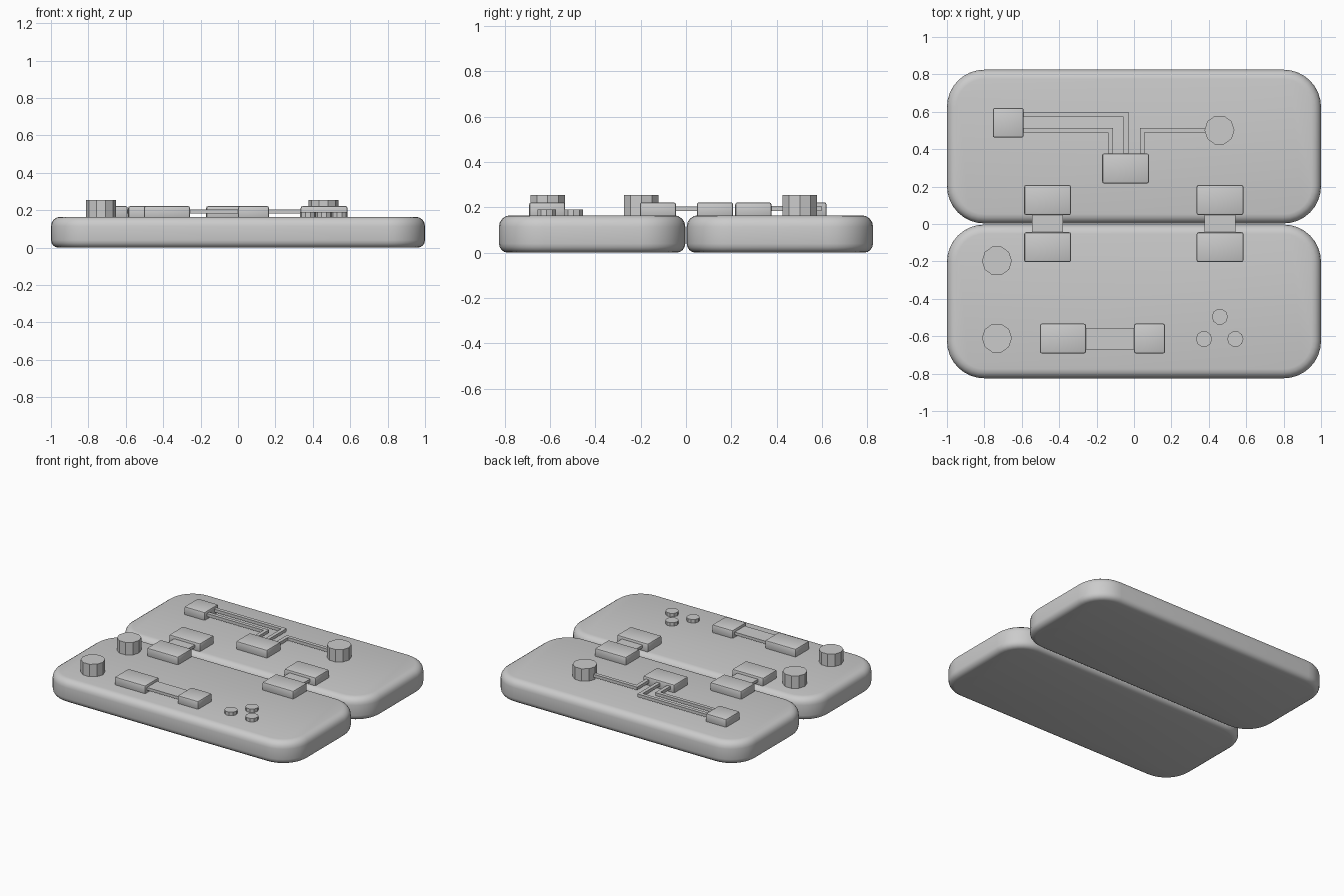
import bpy, bmesh
from math import pi, sin, cos, radians

if "Cube" in bpy.data.objects:
    bpy.data.objects.remove(bpy.data.objects["Cube"])

TOP = 0.165  # height of the slab surface


def finish(bm, name, smooth=False):
    bmesh.ops.recalc_face_normals(bm, faces=bm.faces)
    me = bpy.data.meshes.new(name)
    bm.to_mesh(me)
    bm.free()
    ob = bpy.data.objects.new(name, me)
    bpy.context.collection.objects.link(ob)
    if smooth:
        bpy.context.view_layer.objects.active = ob
        ob.select_set(True)
        bpy.ops.object.shade_smooth_by_angle(angle=radians(35))
        ob.select_set(False)
    return ob


def slab(name, y0, y1, corner=0.2, seg=8):
    # rounded rectangle rings stacked along a rounded edge profile
    bm = bmesh.new()
    rt, rb = 0.05, 0.04
    prof = [(rb * (1 - sin(a)), rb * (1 - cos(a))) for a in (i * pi / 8 for i in range(5))]
    prof += [(rt * (1 - cos(a)), TOP - rt * (1 - sin(a))) for a in (i * pi / 8 for i in range(5))]
    cy, hy = (y0 + y1) / 2, (y1 - y0) / 2
    rings = []
    for inset, z in prof:
        ring = []
        for q, (sx, sy) in enumerate([(1, 1), (-1, 1), (-1, -1), (1, -1)]):
            for k in range(seg + 1):
                a = (q + k / seg) * pi / 2
                r = corner - inset
                ring.append(bm.verts.new((sx * (1 - corner) + r * cos(a),
                                          cy + sy * (hy - corner) + r * sin(a), z)))
        rings.append(ring)
    n = len(rings[0])
    for a, b in zip(rings, rings[1:]):
        for i in range(n):
            bm.faces.new((a[i], a[(i + 1) % n], b[(i + 1) % n], b[i]))
    bm.faces.new(rings[0][::-1])
    bm.faces.new(rings[-1])
    return finish(bm, name, True)


def box(name, x0, x1, y0, y1, z0=TOP - 0.01, z1=0.222, bevel=0.01):
    bm = bmesh.new()
    bmesh.ops.create_cube(bm, size=1)
    for v in bm.verts:
        v.co = (x1 if v.co.x > 0 else x0, y1 if v.co.y > 0 else y0, z1 if v.co.z > 0 else z0)
    if bevel:
        bmesh.ops.bevel(bm, geom=bm.edges[:], offset=bevel, segments=2, profile=0.5, affect='EDGES')
    return finish(bm, name, bool(bevel))


def plate(name, x0, x1, y0, y1):
    return box(name, x0, x1, y0, y1, 0.183, 0.203, 0)


def knob(name, x, y, r, top):
    bm = bmesh.new()
    z0 = TOP - 0.01
    bmesh.ops.create_cone(bm, cap_ends=True, segments=10, radius1=r, radius2=r, depth=top - z0)
    # points face left and right
    for v in bm.verts:
        v.co.x, v.co.y = v.co.y + x, v.co.x + y
        v.co.z += (top + z0) / 2
    return finish(bm, name)


def wire(name, xa, xc, y, yb, w=0.013):
    # flat L-shaped wire: along x at height y, then down at xc to yb
    s = 1 if xa > xc else -1
    pts = [(xa, y + w), (xc - s * w, y + w), (xc - s * w, yb),
           (xc + s * w, yb), (xc + s * w, y - w), (xa, y - w)]
    bm = bmesh.new()
    f = bm.faces.new([bm.verts.new((px, py, 0.183)) for px, py in pts])
    ext = bmesh.ops.extrude_face_region(bm, geom=[f])
    for v in ext['geom']:
        if isinstance(v, bmesh.types.BMVert):
            v.co.z = 0.205
    return finish(bm, name)


# Two slabs
slab("back_slab", 0.003, 0.825)
slab("front_slab", -0.825, -0.003)

# Hinges
for side, x in (("left", -0.462), ("right", 0.46)):
    box(side + "_hinge_back", x - 0.125, x + 0.125, 0.048, 0.208)
    box(side + "_hinge_front", x - 0.125, x + 0.125, -0.204, -0.044)
    plate(side + "_hinge_plate", x - 0.083, x + 0.083, -0.06, 0.06)

# Circuit on the back slab
box("corner_chip", -0.755, -0.59, 0.462, 0.62)
box("centre_chip", -0.17, 0.08, 0.217, 0.377)
knob("circuit_knob", 0.457, 0.502, 0.08, 0.255)
wire("outer_wire", -0.6, -0.043, 0.585, 0.365)
wire("inner_wire", -0.6, -0.126, 0.501, 0.365)
wire("knob_wire", 0.4, 0.044, 0.501, 0.365)

# Controls on the front slab
for i, y in enumerate((-0.197, -0.61)):
    knob(f"large_knob_{i}", -0.733, y, 0.08, 0.255)
box("slider_left", -0.503, -0.257, -0.692, -0.533)
box("slider_right", 0.0, 0.166, -0.692, -0.533)
plate("slider_bar", -0.27, 0.012, -0.672, -0.555)
for i, (x, y) in enumerate(((0.374, -0.615), (0.459, -0.496), (0.542, -0.615))):
    knob(f"small_button_{i}", x, y, 0.043, 0.19)
